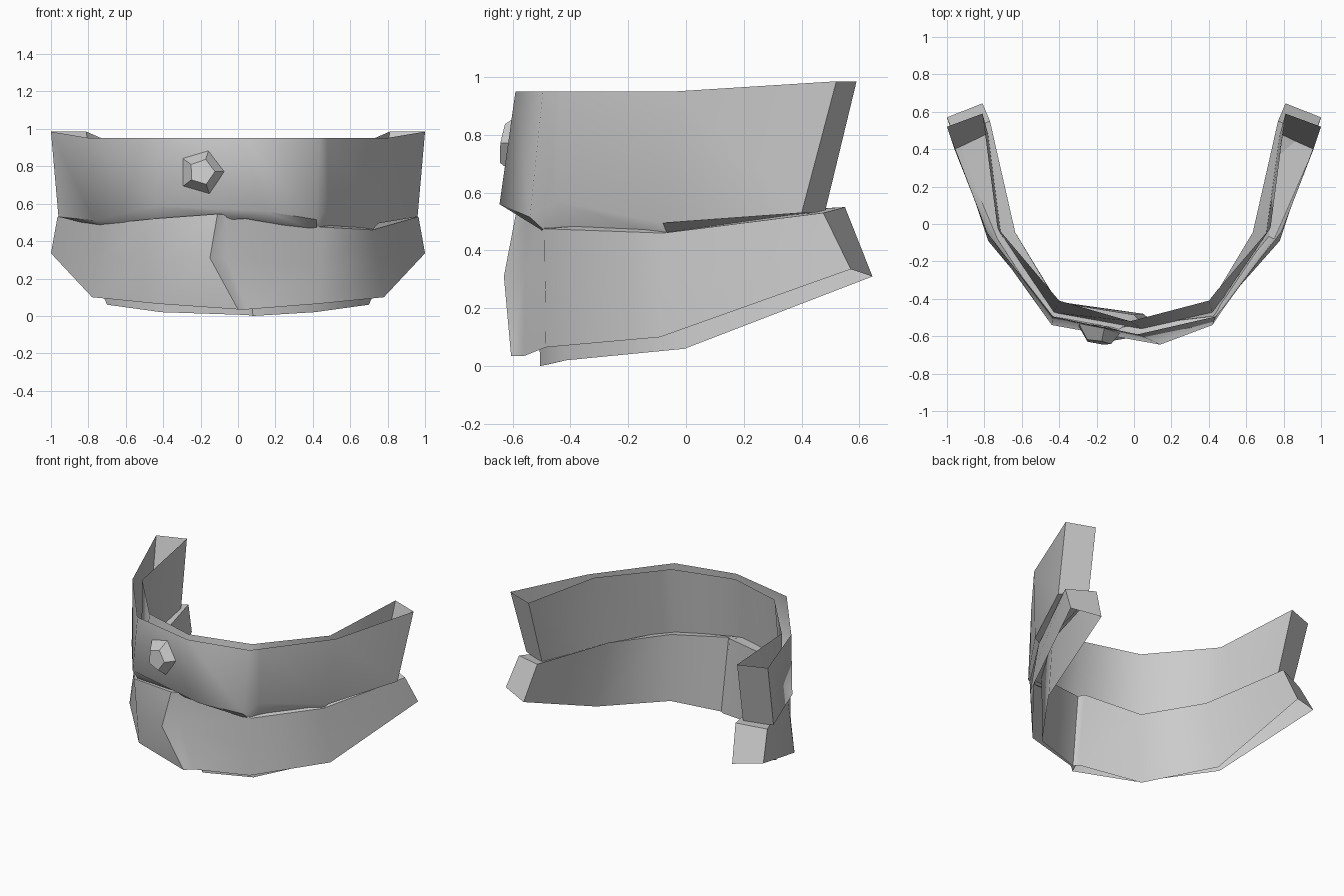
import bpy, math
from mathutils import Vector

if "Cube" in bpy.data.objects:
    bpy.data.objects.remove(bpy.data.objects["Cube"])

mat = bpy.data.materials.new("plain grey")
mat.diffuse_color = (0.6, 0.6, 0.6, 1)
mat.use_nodes = True
mat.node_tree.nodes["Principled BSDF"].inputs["Base Color"].default_value = mat.diffuse_color


def make(name, verts, faces, angle):
    me = bpy.data.meshes.new(name)
    me.from_pydata(verts, [], faces)
    me.materials.append(mat)
    ob = bpy.data.objects.new(name, me)
    bpy.context.collection.objects.link(ob)
    bpy.ops.object.select_all(action='DESELECT')
    ob.select_set(True)
    bpy.context.view_layer.objects.active = ob
    bpy.ops.object.mode_set(mode='EDIT')
    bpy.ops.mesh.select_all(action='SELECT')
    bpy.ops.mesh.normals_make_consistent(inside=False)
    bpy.ops.object.mode_set(mode='OBJECT')
    bpy.ops.object.shade_smooth_by_angle(angle=math.radians(angle))
    return ob


def band(name, rails):
    """Skin rails running left to right, then close both ends."""
    n = len(rails[0])
    verts = [p for r in rails for p in r]
    faces = [(k * n + i, k * n + i + 1, (k + 1) * n + i + 1, (k + 1) * n + i)
             for k in range(len(rails) - 1) for i in range(n - 1)]
    for i in (0, n - 1):
        faces.append(tuple(k * n + i for k in range(len(rails))))
    return make(name, verts, faces, 54)


def rail(side, middle):
    """Mirrored arm points (end first) around the middle points."""
    return ([(-x, y, z) for x, y, z in side] + middle
            + [tuple(p) for p in reversed(side)])


# Upper band: open trough narrowing to a wavy lower edge
upper_outer_top = rail([(1, .52, .985), (.79, -.04, .95), (.435, -.495, .95)],
                       [(.02, -.59, .95)])
upper_inner_top = rail([(.81, .59, .985), (.73, -.02, .95), (.40, -.41, .95)],
                       [(-.02, -.52, .95)])
upper_outer_low = [(-.96, .40, .53), (-.77, -.08, .51), (-.44, -.54, .59),
                   (.14, -.645, .56), (.42, -.54, .515), (.75, -.08, .495),
                   (.96, .40, .53)]
upper_inner_low = [(-.78, .48, .53), (-.71, -.06, .47), (-.43, -.475, .49),
                   (.04, -.56, .52), (.42, -.475, .455), (.705, -.06, .445),
                   (.78, .48, .53)]
# extra column for the notch on the right
for r, p in ((upper_outer_top, (.48, -.44, .95)), (upper_inner_top, (.44, -.36, .95)),
             (upper_outer_low, (.48, -.45, .57)), (upper_inner_low, (.46, -.42, .455))):
    r.insert(5, p)
band("upper_band", [upper_outer_top, upper_outer_low, upper_inner_low, upper_inner_top])

# Lower band: open underneath, left half lapped over the right half
lower_outer_low = rail([(1, .57, .335), (.78, -.09, .10), (.43, -.485, .065)],
                       [(0, -.605, .035), (.05, -.56, .035)])
lower_outer_top = [(-.965, .475, .53), (-.73, -.08, .49), (-.45, -.51, .52),
                   (-.11, -.585, .545), (-.06, -.55, .54), (.45, -.49, .475),
                   (.72, -.08, .46), (.965, .475, .53)]
lower_inner_top = [(-.77, .55, .55), (-.635, -.045, .52), (-.41, -.42, .52),
                   (0, -.485, .54), (.03, -.515, .53), (.41, -.42, .485),
                   (.635, -.045, .51), (.77, .55, .55)]
lower_inner_low = rail([(.81, .645, .31), (.70, -.005, .06), (.41, -.415, .02)],
                       [(.05, -.48, .005), (.08, -.505, 0)])
lower_mid = [tuple((Vector(a) + Vector(b)) / 2)
             for a, b in zip(lower_outer_low, lower_outer_top)]
lower_mid[3:5] = [(-.15, -.63, .31), (-.065, -.56, .31)]
band("lower_band", [lower_outer_low, lower_mid, lower_outer_top,
                    lower_inner_top, lower_inner_low])

# Five-sided stud, leaning with the front of the upper band
verts = []
for radius, depth in ((.127, -.555), (.07, -.632)):
    for i in range(5):
        a = math.radians(73 + 72 * i)
        x, z = radius * math.cos(a), radius * math.sin(a)
        verts.append((-.193 + x, depth - .15 * x + .13 * z, .77 + z))
faces = [(i, (i + 1) % 5, 5 + (i + 1) % 5, 5 + i) for i in range(5)]
make("stud", verts, faces + [(5, 6, 7, 8, 9), (4, 3, 2, 1, 0)], 35)
